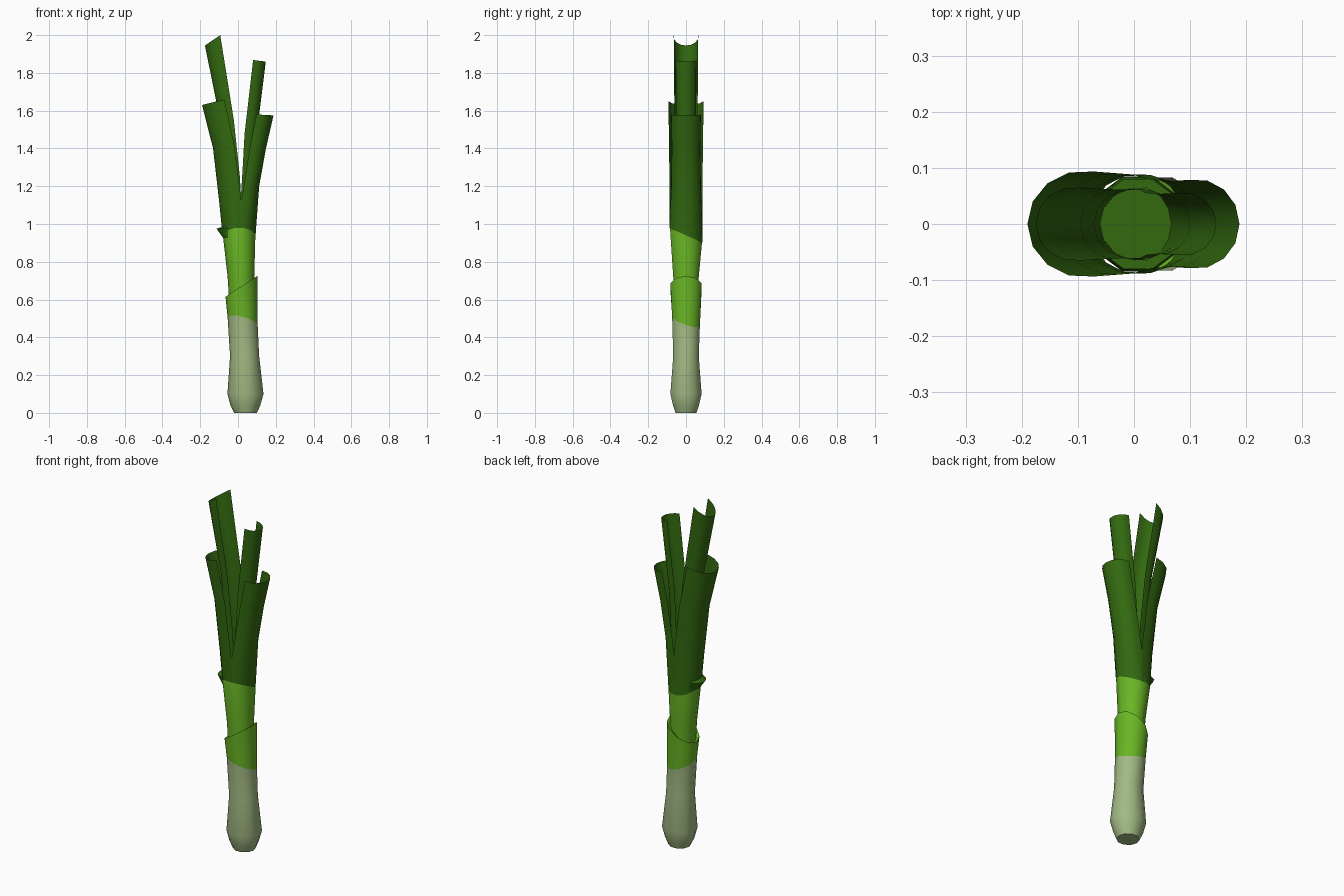
import bpy, bmesh, math

if "Cube" in bpy.data.objects:
    bpy.data.objects.remove(bpy.data.objects["Cube"])


def material(name, color):
    m = bpy.data.materials.new(name)
    m.diffuse_color = (*color, 1)
    m.use_nodes = True
    m.node_tree.nodes["Principled BSDF"].inputs["Base Color"].default_value = m.diffuse_color
    return m


WHITE = material("pale root", (0.36, 0.49, 0.23))
LIGHT = material("light green", (0.14, 0.46, 0.018))
DARK = material("dark green", (0.032, 0.14, 0.005))


def loft(name, rows, mats, closed=False, cap_start=None, cap_end=None):
    """Skin rows of points; mats gives one material index per band."""
    bm = bmesh.new()
    grid = [[bm.verts.new(p) for p in row] for row in rows]
    n = len(rows[0])
    for i, (low, high) in enumerate(zip(grid, grid[1:])):
        for j in range(n if closed else n - 1):
            k = (j + 1) % n
            bm.faces.new((low[j], low[k], high[k], high[j])).material_index = mats[i]
    if cap_start is not None:
        bm.faces.new(grid[0][::-1]).material_index = cap_start
    if cap_end is not None:
        bm.faces.new(grid[-1]).material_index = cap_end
    me = bpy.data.meshes.new(name)
    bm.to_mesh(me)
    bm.free()
    for m in (WHITE, LIGHT, DARK):
        me.materials.append(m)
    ob = bpy.data.objects.new(name, me)
    bpy.context.collection.objects.link(ob)
    bpy.ops.object.select_all(action='DESELECT')
    ob.select_set(True)
    bpy.context.view_layer.objects.active = ob
    bpy.ops.object.shade_smooth_by_angle(angle=math.radians(48))
    return ob


def ring(x0, x1, ry, z, sides=10):
    """Oval ring from x0 to x1; z is a height or a function of angle."""
    out = []
    for i in range(sides):
        a = math.tau * i / sides
        h = z(a) if callable(z) else z
        out.append(((x0 + x1) / 2 + (x1 - x0) / 2 * math.cos(a), ry * math.sin(a), h))
    return out


def leaf_line(a):
    return 0.94 - 0.04 * math.sin(a)


def pale_line(a):
    return 0.485 - 0.02 * math.cos(a) - 0.025 * math.sin(a)


def sheath_top(a):
    return 0.67 + 0.055 * math.cos(a)


# Bulb and outer sheath, with a slanted open rim
loft("outer_sheath", [
    ring(-0.02, 0.10, 0.058, 0),
    ring(-0.04, 0.118, 0.072, 0.04),
    ring(-0.056, 0.135, 0.087, 0.10),
    ring(-0.042, 0.112, 0.071, 0.30),
    ring(-0.055, 0.104, 0.077, pale_line),
    ring(-0.066, 0.102, 0.087, sheath_top),
    ring(-0.050, 0.088, 0.071, lambda a: sheath_top(a) - 0.01),
], [0, 0, 0, 0, 1, 1], closed=True, cap_start=0)

# Inner stalk, green changing to dark at a slanted line
loft("stalk", [
    ring(-0.042, 0.092, 0.068, 0.52),
    ring(-0.055, 0.086, 0.071, 0.72),
    ring(-0.080, 0.092, 0.089, leaf_line),
    ring(-0.076, 0.090, 0.084, 1.0),
], [1, 1, 2], closed=True, cap_end=2)

# Small flared lip on the left of the stalk
lip = []
for r, z in ((0.085, 0.925), (0.121, 0.975), (0.088, 0.985)):
    lip.append([])
    for i in range(6):
        a = math.radians(135 + 18 * i)
        f = r if 0 < i < 5 else 0.085
        lip[-1].append((0.006 + f * math.cos(a), 0.088 * math.sin(a), z))
loft("stalk_lip", lip, [2, 2])


def leaf(name, sections, start=None, steps=8, span=100):
    """Trough leaf; sections are (spine x, spine z, edge x, edge z, half width)."""
    top = math.cos(math.radians(span))
    rows = []
    for s, (xs, zs, xe, ze, w) in enumerate(sections):
        row = []
        for i in range(steps + 1):
            b = math.radians(-span + 2 * span * i / steps)
            t = (math.cos(b) - top) / (1 - top)
            y = w * math.sin(b)
            z = ze + (zs - ze) * t
            if s == 0 and start:
                z = start(math.asin(max(-1, min(1, y / 0.09))))
            row.append((xe + (xs - xe) * t, y, z))
        rows.append(row if xs > xe else row[::-1])
    loft(name, rows, [2] * (len(rows) - 1))


# Four leaves fanning out from the stalk
leaf("left_outer_leaf", [
    (-0.082, 0.94, 0.025, 0.95, 0.090),
    (-0.100, 1.12, 0.018, 1.12, 0.088),
    (-0.132, 1.40, -0.020, 1.42, 0.091),
    (-0.190, 1.63, -0.072, 1.66, 0.095),
], start=leaf_line)
leaf("left_inner_leaf", [
    (-0.060, 0.98, 0.025, 0.98, 0.066),
    (-0.072, 1.25, 0.010, 1.25, 0.062),
    (-0.095, 1.55, -0.022, 1.55, 0.062),
    (-0.175, 1.945, -0.094, 2.0, 0.066),
])
leaf("right_outer_leaf", [
    (0.093, 0.94, -0.005, 0.95, 0.090),
    (0.112, 1.20, 0.030, 1.20, 0.080),
    (0.148, 1.40, 0.062, 1.40, 0.077),
    (0.188, 1.575, 0.098, 1.58, 0.080),
], start=leaf_line)
leaf("right_inner_leaf", [
    (0.065, 0.98, 0.005, 0.98, 0.064),
    (0.085, 1.25, 0.022, 1.25, 0.056),
    (0.100, 1.48, 0.035, 1.48, 0.054),
    (0.147, 1.86, 0.080, 1.868, 0.056),
])
